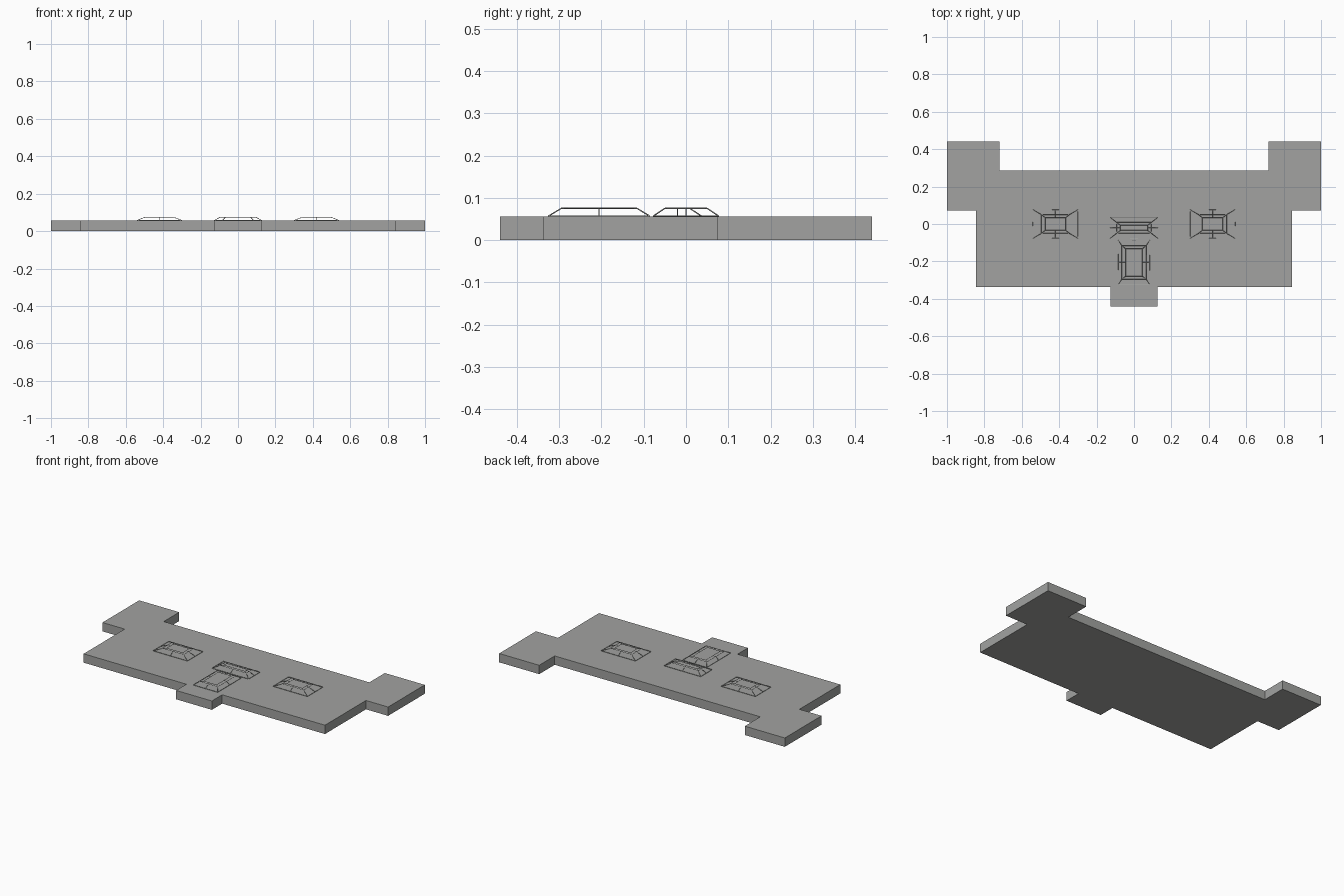
import bpy
import bmesh

# Remove the default cube
cube = bpy.data.objects.get("Cube")
if cube:
    bpy.data.objects.remove(cube, do_unlink=True)

GREY = (0.36, 0.365, 0.355, 1.0)
mat = bpy.data.materials.new("concrete grey")
mat.use_nodes = True
mat.diffuse_color = GREY
bsdf = mat.node_tree.nodes["Principled BSDF"]
bsdf.inputs["Base Color"].default_value = GREY
bsdf.inputs["Roughness"].default_value = 0.8

SLAB = 0.056   # slab top
RIDGE = 0.075  # skylight top


def add_object(name, bm):
    mesh = bpy.data.meshes.new(name)
    bm.to_mesh(mesh)
    bm.free()
    mesh.materials.append(mat)
    obj = bpy.data.objects.new(name, mesh)
    bpy.context.collection.objects.link(obj)
    return obj


def roof_slab():
    # Right half of the outline, mirrored to the other side
    half = [(0.125, -0.44), (0.125, -0.337), (0.845, -0.337), (0.845, 0.073),
            (1.0, 0.073), (1.0, 0.44), (0.72, 0.44), (0.72, 0.285)]
    outline = half + [(-x, y) for x, y in reversed(half)]
    bm = bmesh.new()
    base = bm.faces.new([bm.verts.new((x, y, 0)) for x, y in outline])
    top = bmesh.ops.extrude_face_region(bm, geom=[base])["geom"]
    bmesh.ops.translate(bm, vec=(0, 0, SLAB),
                        verts=[g for g in top if isinstance(g, bmesh.types.BMVert)])
    bmesh.ops.recalc_face_normals(bm, faces=bm.faces)
    add_object("roof_slab", bm)


def skylight(name, x0, x1, y0, y1, slope_x, slope_y):
    """Open hipped frame of thin bars: sloped sides and a flat glazing rim."""
    cx, cy = (x0 + x1) / 2, (y0 + y1) / 2
    bm = bmesh.new()

    def ring(ix, iy, z):
        xs, ys = (x0 + ix, cx, x1 - ix), (y0 + iy, cy, y1 - iy)
        order = [(0, 0), (1, 0), (2, 0), (2, 1), (2, 2), (1, 2), (0, 2), (0, 1)]
        return [bm.verts.new((xs[i], ys[j], z)) for i, j in order]

    rings = [ring(0, 0, SLAB + 0.001), ring(slope_x, slope_y, RIDGE),
             ring(slope_x + 0.02, slope_y + 0.016, RIDGE)]
    for lower, upper in zip(rings, rings[1:]):
        for i in range(8):
            j = (i + 1) % 8
            bm.faces.new((lower[i], lower[j], upper[j], upper[i]))
    obj = add_object(name, bm)
    # Turn every edge into a slim bar
    wire = obj.modifiers.new("bars", "WIREFRAME")
    wire.thickness = 0.003
    wire.use_even_offset = False
    wire.use_boundary = True


roof_slab()
for side, s in (("left", 1), ("right", -1)):
    skylight(side + "_skylight", s * 0.42 - 0.12, s * 0.42 + 0.12,
             -0.077, 0.077, 0.045, 0.027)
skylight("centre_skylight", -0.128, 0.128, -0.077, 0.036, 0.035, 0.027)
skylight("entrance_skylight", -0.085, 0.085, -0.325, -0.086, 0.02, 0.03)
